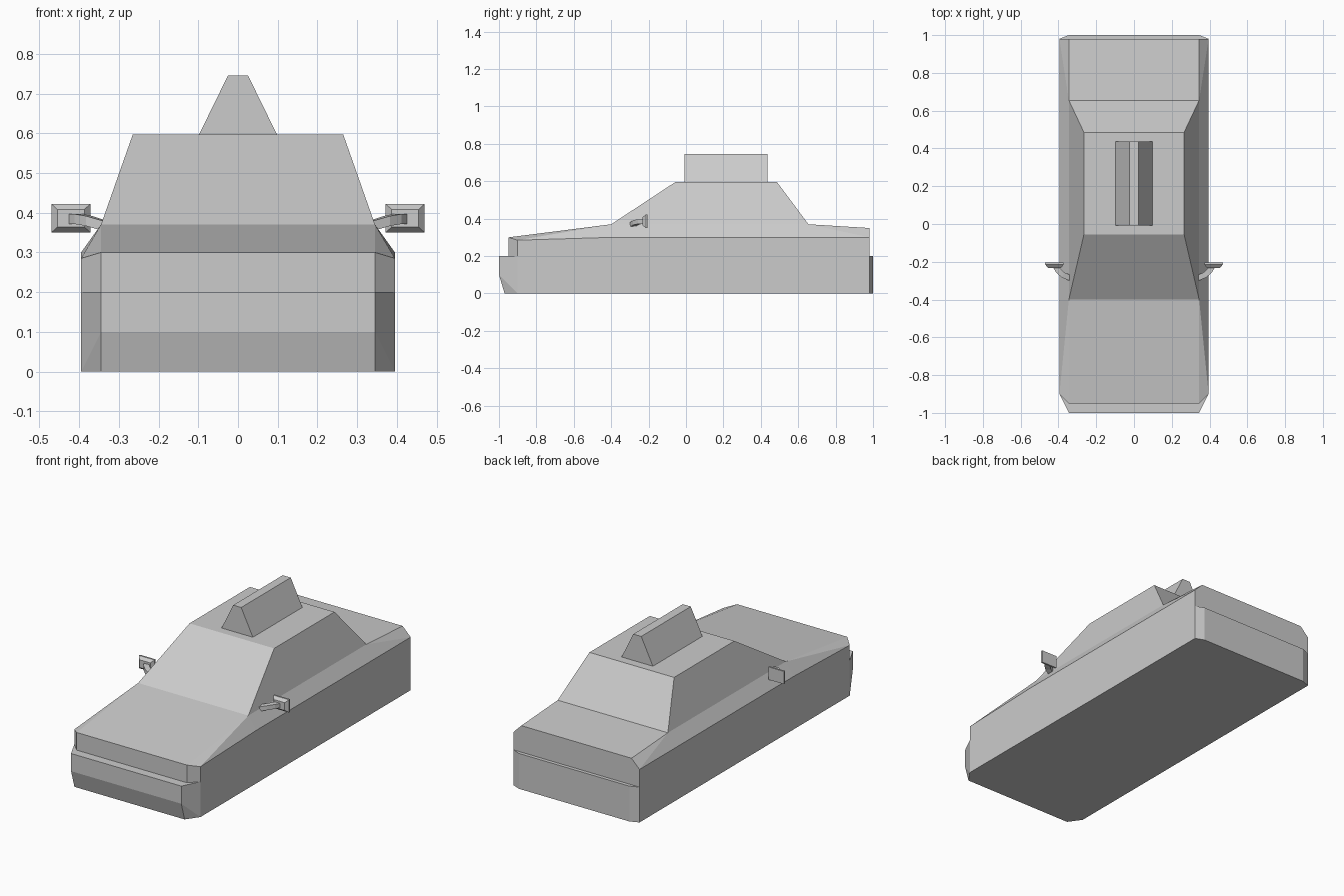
import bpy
import bmesh
from mathutils import Vector

cube = bpy.data.objects.get("Cube")
if cube:
    bpy.data.objects.remove(cube, do_unlink=True)

grey = bpy.data.materials.new("plain_grey")
grey.use_nodes = True
colour = (0.6, 0.6, 0.6, 1)
grey.diffuse_color = colour
grey.node_tree.nodes["Principled BSDF"].inputs["Base Color"].default_value = colour


def both(points):
    """Corner points on both sides of the centre line."""
    return [(s * x, y, z) for x, y, z in points for s in (1, -1)]


def add_hulls(name, groups, open_base=False):
    """One flat-faced object made of the convex shape round each point group."""
    bm = bmesh.new()
    for group in groups:
        verts = [bm.verts.new(p) for p in group]
        bmesh.ops.convex_hull(bm, input=verts)
    bmesh.ops.dissolve_limit(bm, angle_limit=0.005, verts=bm.verts[:], edges=bm.edges[:])
    bmesh.ops.recalc_face_normals(bm, faces=bm.faces[:])
    if open_base:
        hidden = [f for f in bm.faces if f.normal.z < -0.99]
        bmesh.ops.delete(bm, geom=hidden, context='FACES_ONLY')
    mesh = bpy.data.meshes.new(name)
    bm.to_mesh(mesh)
    bm.free()
    mesh.materials.append(grey)
    obj = bpy.data.objects.new(name, mesh)
    bpy.context.collection.objects.link(obj)
    return obj


SIDE, INNER = 0.395, 0.345

# Lower body with both bumpers
lower = [(INNER, -0.97, 0), (INNER, -1, 0.1), (INNER, -1, 0.2)]
for z in (0, 0.2):
    lower += [(SIDE, -0.9, z), (SIDE, 0.98, z), (INNER, 1, z)]
add_hulls("lower_body", [both(lower)])

# Bonnet, shoulders and boot
upper = [
    (INNER, -0.95, 0.2), (SIDE, -0.9, 0.2), (SIDE, 0.98, 0.2),
    (SIDE, -0.9, 0.285), (SIDE, -0.4, 0.3), (SIDE, 0.98, 0.3),
    (INNER, -0.95, 0.3), (INNER, -0.4, 0.37),
    (INNER, 0.655, 0.37), (INNER, 0.98, 0.35),
]
add_hulls("upper_body", [both(upper)], open_base=True)

# Cabin
cabin = [(INNER, -0.4, 0.37), (INNER, 0.655, 0.37),
         (0.265, -0.055, 0.597), (0.265, 0.485, 0.597)]
add_hulls("cabin", [both(cabin)], open_base=True)

# Roof sign
sign = [(x, y, z) for x, z in ((0.098, 0.597), (0.025, 0.746))
        for y in (-0.007, 0.436)]
add_hulls("roof_sign", [both(sign)], open_base=True)


# Door mirrors
def rectangle(x, y, z, w, h):
    return [(x + i * w, y, z + j * h) for i in (-1, 1) for j in (-1, 1)]


housing = (rectangle(0.421, -0.205, 0.386, 0.049, 0.036)
           + rectangle(0.421, -0.215, 0.386, 0.049, 0.036)
           + rectangle(0.421, -0.232, 0.386, 0.034, 0.022))
path = [Vector(p) for p in ((0.335, -0.287, 0.367), (0.375, -0.27, 0.379),
                            (0.4, -0.248, 0.384), (0.413, -0.226, 0.384))]
sections = []
for i, p in enumerate(path):
    run = path[min(i + 1, len(path) - 1)] - path[max(i - 1, 0)]
    across = Vector((-run.y, run.x, 0)).normalized() * 0.015
    up = Vector((0, 0, 0.0125))
    sections.append([tuple(p + a * across + b * up) for a in (-1, 1) for b in (-1, 1)])
arm = [a + b for a, b in zip(sections, sections[1:])]

for label, s in (("left", 1), ("right", -1)):
    flip = lambda pts: [(s * x, y, z) for x, y, z in pts]
    add_hulls(label + "_mirror_housing", [flip(housing)])
    add_hulls(label + "_mirror_arm", [flip(g) for g in arm])
